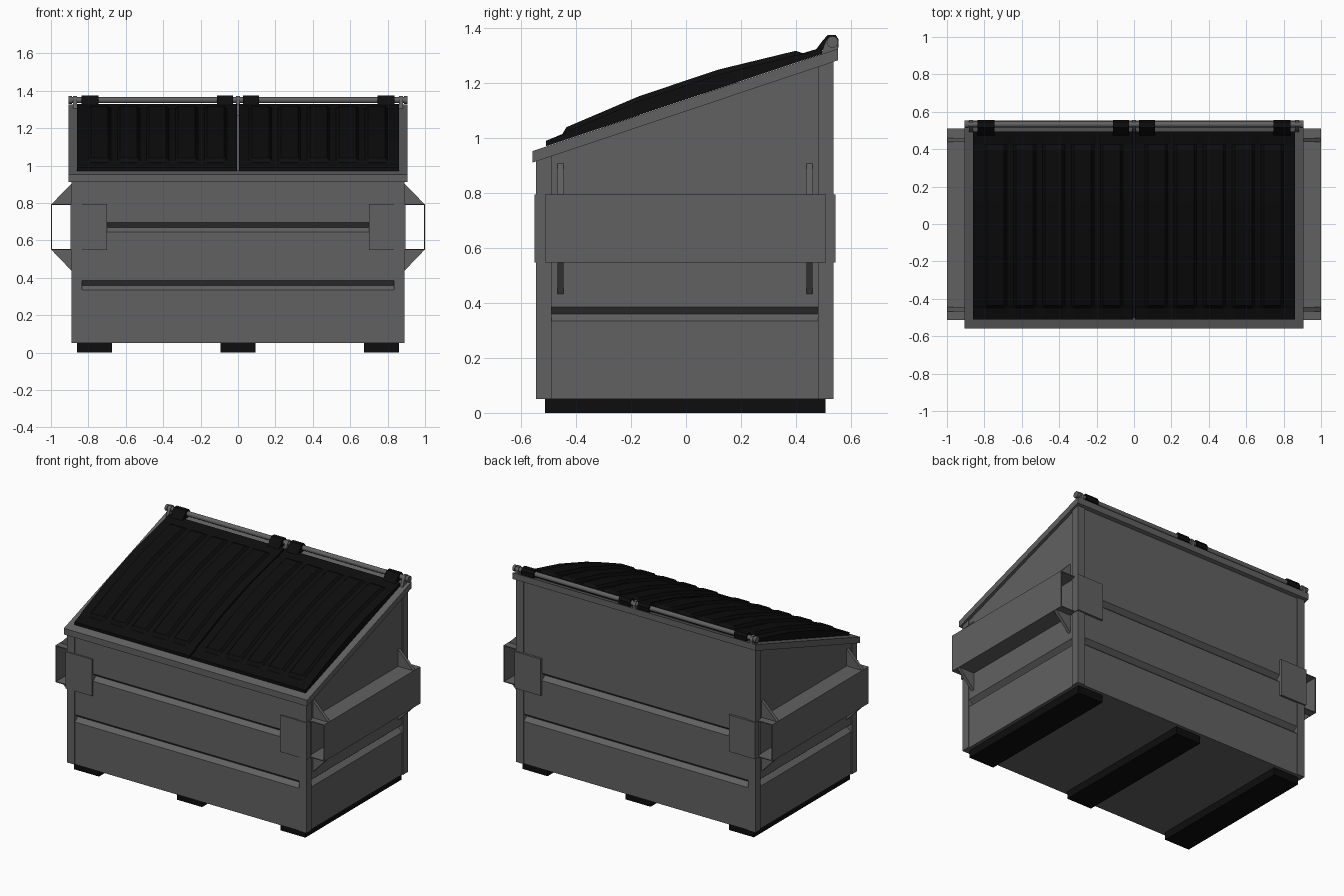
import bpy, bmesh, math
from mathutils import Matrix

if "Cube" in bpy.data.objects:
    bpy.data.objects.remove(bpy.data.objects["Cube"])

def material(name, v):
    m = bpy.data.materials.new(name)
    m.diffuse_color = (v, v, v, 1)
    m.use_nodes = True
    m.node_tree.nodes["Principled BSDF"].inputs["Base Color"].default_value = m.diffuse_color
    return m

STEEL, BLACK = material("grey_steel", 0.12), material("black_plastic", 0.004)

def rim_z(y):
    return 0.953 + (y + 0.558) * 0.335

def make(name, verts, faces, mat=STEEL):
    bm = bmesh.new()
    vs = [bm.verts.new(v) for v in verts]
    for f in faces:
        bm.faces.new([vs[i] for i in f])
    bmesh.ops.recalc_face_normals(bm, faces=bm.faces)
    me = bpy.data.meshes.new(name)
    bm.to_mesh(me)
    bm.free()
    me.materials.append(mat)
    ob = bpy.data.objects.new(name, me)
    bpy.context.collection.objects.link(ob)
    return ob

def prism(name, pts, x0, x1, mat=STEEL):
    """Extrude a (y, z) outline along x."""
    n = len(pts)
    verts = [(x, y, z) for x in (x0, x1) for y, z in pts]
    faces = [tuple(range(n)), tuple(range(n, 2 * n))]
    faces += [(i, (i + 1) % n, n + (i + 1) % n, n + i) for i in range(n)]
    return make(name, verts, faces, mat)

def box(name, x0, x1, y0, y1, z0, z1, mat=STEEL):
    return prism(name, [(y0, z0), (y1, z0), (y1, z1), (y0, z1)], x0, x1, mat)

def sloped(name, x0, x1, y0, y1, low, high):
    """Bar following the sloped top edge."""
    return prism(name, [(y0, rim_z(y0) + low), (y1, rim_z(y1) + low),
                        (y1, rim_z(y1) + high), (y0, rim_z(y0) + high)], x0, x1)

# Bin walls: stacked rectangles, with V grooves pressed into them
X, Y0, Y1 = 0.884, -0.541, 0.530
levels = [(0.05, 0, 0), (0.335, 0, 0), (0.36, .03, .03), (0.385, 0, 0),
          (0.645, 0, 0), (0.67, 0, .03), (0.695, 0, 0), (None, 0, 0)]
verts, faces = [], [(0, 1, 2, 3)]
for k, (z, ix, iy) in enumerate(levels):
    for sx, y in ((-1, Y0 + iy), (1, Y0 + iy), (1, Y1 - iy), (-1, Y1 - iy)):
        verts.append((sx * (X - ix), y, rim_z(y) - 0.02 if z is None else z))
    if k:
        a = 4 * k
        faces += [(a - 4 + i, a - 4 + (i + 1) % 4, a + (i + 1) % 4, a + i) for i in range(4)]
make("bin_walls", verts, faces)

# Sloped rim
for y0, y1, n in ((-0.558, -0.50, "front_rim"), (0.495, 0.553, "back_rim")):
    sloped(n, -0.905, 0.905, y0, y1, -0.042, 0)

black_outline = [(0.47, 1.318), (0.555, 1.330), (0.556, 1.358), (0.545, 1.375),
                 (0.515, 1.375), (0.495, 1.352)]
bracket_outline = [(0.49, 1.30), (0.552, 1.32), (0.555, 1.35), (0.545, 1.37),
                   (0.525, 1.372), (0.508, 1.352)]

# Lid surface rows: y, rib-top height, valley height
rows = [(-0.51, 0.990, 0.990), (-0.45, 1.015, 1.013), (-0.435, 1.040, 1.024),
        (-0.17, 1.153, 1.135), (0.12, 1.250, 1.232), (0.40, 1.318, 1.302),
        (0.425, 1.309, 1.307), (0.495, 1.330, 1.330)]

for s, side in ((-1, "left"), (1, "right")):
    def sbox(n, x0, x1, *r):
        return box(f"{side}_{n}", s * x0, s * x1, *r)

    sloped(f"{side}_rim", s * 0.845, s * 0.905, -0.50, 0.495, -0.042, 0)

    # Corner posts and fork wrap plates
    for y0, y1, n in ((-0.546, -0.490, "front"), (0.481, 0.536, "back")):
        prism(f"{side}_{n}_post", [(y0, 0.05), (y1, 0.05), (y1, rim_z(y1) - 0.02),
                                   (y0, rim_z(y0) - 0.02)], s * 0.835, s * 0.891)
    sbox("front_wrap_plate", 0.70, 0.896, -0.551, -0.51, 0.548, 0.795)
    sbox("back_wrap_plate", 0.70, 0.896, 0.505, 0.545, 0.548, 0.795)

    # Open fork pocket made of thin sheets
    sbox("pocket_outer", 0.994, 1.0, -0.513, 0.510, 0.548, 0.795)
    sbox("pocket_top", 0.88, 0.998, -0.513, 0.510, 0.789, 0.795)
    sbox("pocket_bottom", 0.88, 0.998, -0.513, 0.510, 0.548, 0.554)

    # Triangular gussets above and below the pocket
    for y in (-0.456, 0.449):
        for za, zb, n in ((0.793, 0.908, "upper"), (0.550, 0.432, "lower")):
            tri = [(0.88, za), (0.998, za), (0.885, zb), (0.88, zb)]
            make(f"{side}_{n}_gusset",
                 [(s * x, y + d, z) for d in (-0.011, 0.011) for x, z in tri],
                 [(0, 1, 2, 3), (4, 5, 6, 7)] +
                 [(i, (i + 1) % 4, 4 + (i + 1) % 4, 4 + i) for i in range(4)])

    # Domed lid with five raised ribs
    cols = [(0.005, 0)]
    for i in range(5):
        a = 0.06 + 0.155 * i
        cols += [(a, 0), (a + 0.014, 1), (a + 0.106, 1), (a + 0.12, 0)]
    cols.append((0.86, 0))
    nr, nc = len(rows), len(cols)
    verts = [(s * x, y, top if up else low) for x, up in cols for y, top, low in rows]
    verts += [(s * x, y, rim_z(y) + 0.001) for x, up in cols for y, _, _ in rows]
    faces, off = [], nr * nc
    for c in range(nc - 1):
        for r in range(nr - 1):
            q = (c * nr + r, c * nr + r + 1, (c + 1) * nr + r + 1, (c + 1) * nr + r)
            faces += [q, tuple(i + off for i in q)]
        for r in (0, nr - 1):
            a, b = c * nr + r, (c + 1) * nr + r
            faces.append((a, b, b + off, a + off))
    for c in (0, nc - 1):
        for r in range(nr - 1):
            a = c * nr + r
            faces.append((a, a + 1, a + 1 + off, a + off))
    make(f"{side}_lid", verts, faces, BLACK)

    # Hinge knuckles and rod bracket
    for x0, x1, n in ((0.028, 0.113, "inner"), (0.745, 0.838, "outer")):
        prism(f"{side}_{n}_hinge", black_outline, s * x0, s * x1, BLACK)
    prism(f"{side}_rod_bracket", bracket_outline, s * 0.862, s * 0.882)

prism("centre_rod_bracket", bracket_outline, -0.01, 0.01)

# Hinge rod with end caps
def rod(name, r, x0, x1):
    pts = [(0.533 + r * math.cos(t * math.tau / 16), 1.350 + r * math.sin(t * math.tau / 16))
           for t in range(16)]
    ob = prism(name, pts, x0, x1)
    for p in ob.data.polygons:
        p.use_smooth = len(p.vertices) == 4

rod("hinge_rod", 0.016, -0.9, 0.9)
for s in (-1, 1):
    rod("rod_end_cap", 0.021, s * 0.888, s * 0.905)

# Floor skids
for x in (-0.768, 0, 0.768):
    box("floor_skid", x - 0.093, x + 0.093, -0.514, 0.508, 0, 0.052, BLACK)
